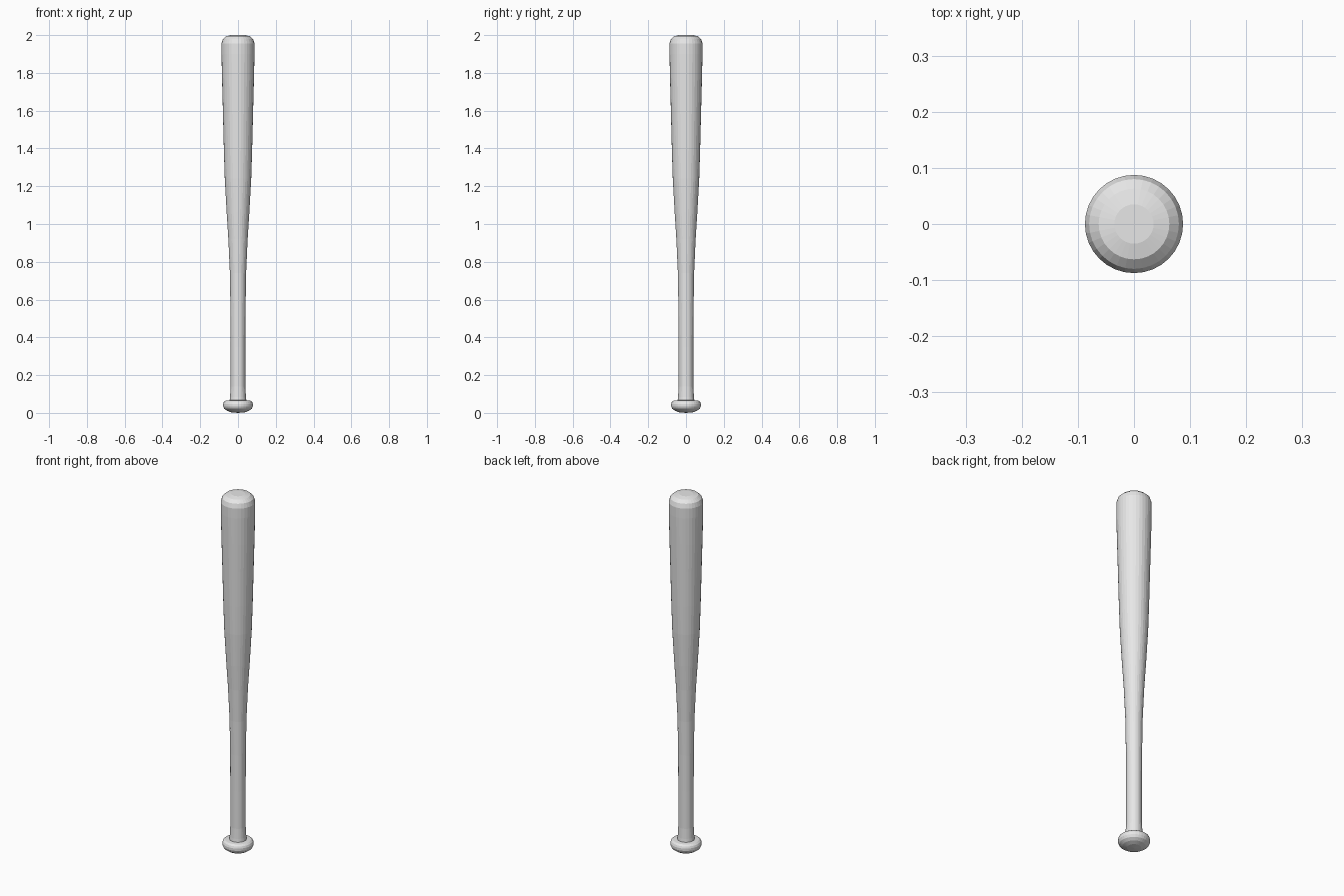
import bpy, bmesh, math

if "Cube" in bpy.data.objects:
    bpy.data.objects.remove(bpy.data.objects["Cube"])

SIDES = 32

grey = bpy.data.materials.new("light_grey")
grey.diffuse_color = (0.8, 0.8, 0.8, 1)
grey.use_nodes = True
grey.node_tree.nodes["Principled BSDF"].inputs["Base Color"].default_value = grey.diffuse_color


def lathe(name, profile):
    """Revolve (radius, z) points about z; radius 0 closes the end to a point."""
    bm = bmesh.new()
    rings = []
    for r, z in profile:
        if r == 0:
            rings.append([bm.verts.new((0, 0, z))] * SIDES)
        else:
            rings.append([bm.verts.new((r * math.cos(2 * math.pi * i / SIDES),
                                        r * math.sin(2 * math.pi * i / SIDES), z))
                          for i in range(SIDES)])
    for a, b in zip(rings, rings[1:]):
        for i in range(SIDES):
            j = (i + 1) % SIDES
            quad = list(dict.fromkeys((a[i], a[j], b[j], b[i])))
            bm.faces.new(quad)
    bmesh.ops.recalc_face_normals(bm, faces=bm.faces)
    me = bpy.data.meshes.new(name)
    bm.to_mesh(me)
    bm.free()
    me.materials.append(grey)
    ob = bpy.data.objects.new(name, me)
    bpy.context.collection.objects.link(ob)
    return ob


# One turned piece: rounded knob, slim handle, tapering barrel, domed end
bat = lathe("bat", [
    (0, 0.0), (0.035, 0.003), (0.058, 0.011), (0.073, 0.022),
    (0.079, 0.035), (0.079, 0.048), (0.075, 0.058), (0.066, 0.065), (0.044, 0.067),
    (0.042, 0.085), (0.039, 0.14), (0.039, 0.35), (0.040, 0.55),
    (0.043, 0.74), (0.051, 0.92), (0.060, 1.06), (0.070, 1.24),
    (0.075, 1.40), (0.080, 1.60), (0.084, 1.75),
    (0.0875, 1.90), (0.0875, 1.955), (0.080, 1.979), (0.063, 1.994),
    (0.035, 2.0), (0, 2.0),
])
